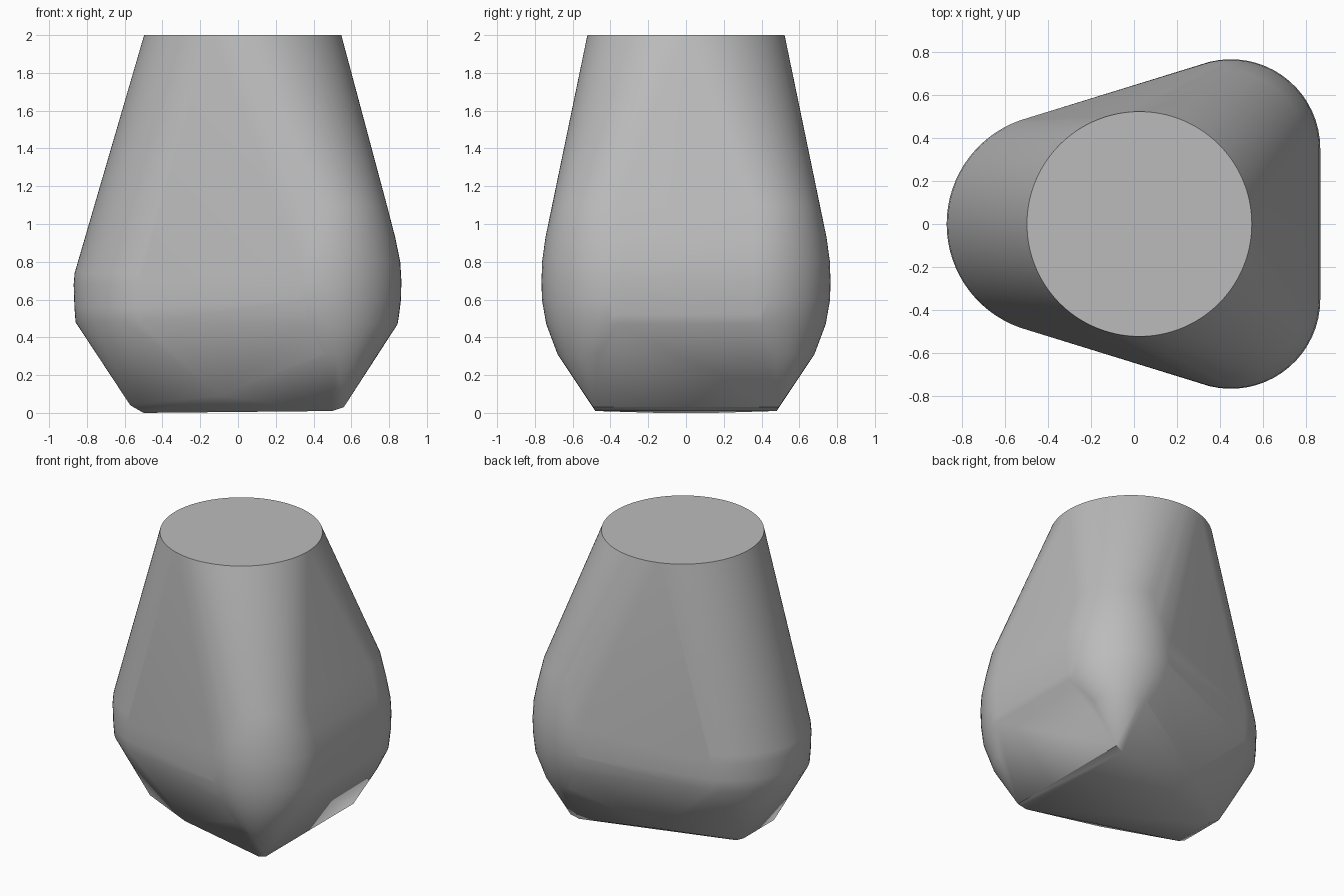
import bpy, bmesh, math

cube = bpy.data.objects.get("Cube")
if cube:
    bpy.data.objects.remove(cube)

# Single stone grey
mat = bpy.data.materials.new("stone_grey")
mat.use_nodes = True
grey = (0.5, 0.5, 0.5, 1)
mat.diffuse_color = grey
mat.node_tree.nodes["Principled BSDF"].inputs["Base Color"].default_value = grey

bm = bmesh.new()


def arc(cx, cy, r, z, start, end, steps):
    for i in range(steps + 1):
        a = math.radians(start + (end - start) * i / steps)
        bm.verts.new((cx + r * math.cos(a), cy + r * math.sin(a), z))


def both_sides(x, y, z):
    for side in (-1, 1):
        bm.verts.new((x, side * y, z))


# Round flat top
arc(0.025, 0, 0.522, 2, 0, 357.5, 143)

# Two swelling corners: centre x, centre y, radius, height
for cx, cy, r, z in ((0.44, 0.36, 0.348, 1.1), (0.44, 0.352, 0.392, 0.93),
                     (0.447, 0.35, 0.412, 0.8), (0.45, 0.35, 0.415, 0.7),
                     (0.45, 0.35, 0.413, 0.6), (0.455, 0.35, 0.398, 0.52),
                     (0.465, 0.36, 0.38, 0.47), (0.5, 0.44, 0.24, 0.31)):
    arc(cx, cy, r, z, 0, 110, 18)
    arc(cx, -cy, r, z, 0, -110, 18)

# Single narrow corner
for r, z in ((0.505, 0.74), (0.51, 0.68), (0.506, 0.56), (0.5, 0.48)):
    arc(-0.36, 0, r, z, 109, 251, 30)

# Bevelled foot and the raised points along its two long sides
both_sides(0.56, 0.49, 0.03)
both_sides(0.5, 0.48, 0.01)
both_sides(-0.1, 0.45, 0.09)
both_sides(-0.57, 0.17, 0.04)
both_sides(-0.5, 0.15, 0)

# Stretch one skin over all the outlines
hull = bmesh.ops.convex_hull(bm, input=bm.verts[:])
loose = {v for v in hull["geom_interior"] + hull["geom_unused"]
         if isinstance(v, bmesh.types.BMVert)}
bmesh.ops.delete(bm, geom=list(loose), context="VERTS")
bmesh.ops.dissolve_limit(bm, angle_limit=math.radians(0.3),
                         verts=bm.verts[:], edges=bm.edges[:])
bmesh.ops.recalc_face_normals(bm, faces=bm.faces[:])

mesh = bpy.data.meshes.new("tapered_body")
bm.to_mesh(mesh)
bm.free()
mesh.materials.append(mat)
body = bpy.data.objects.new("tapered_body", mesh)
bpy.context.collection.objects.link(body)
bpy.context.view_layer.objects.active = body
body.select_set(True)
bpy.ops.object.shade_smooth_by_angle(angle=math.radians(30))
